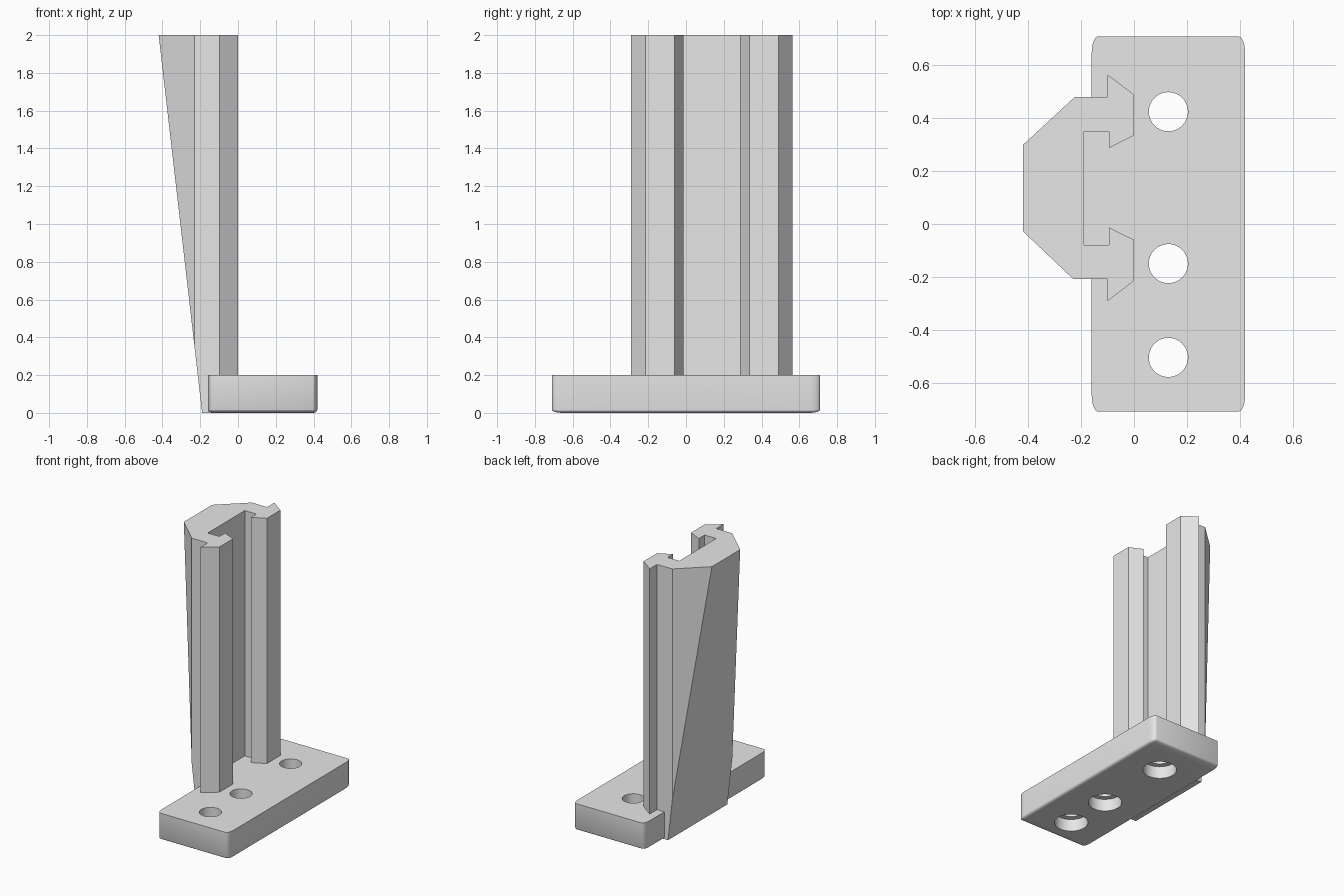
import bpy, bmesh
from mathutils import Matrix

cube = bpy.data.objects.get("Cube")
if cube:
    bpy.data.objects.remove(cube, do_unlink=True)

BASE_TOP = 0.2

grey = bpy.data.materials.new("plain grey")
grey.use_nodes = True
grey.diffuse_color = (0.8, 0.8, 0.8, 1)
grey.node_tree.nodes["Principled BSDF"].inputs["Base Color"].default_value = (0.8, 0.8, 0.8, 1)


def make_object(name, bm):
    bmesh.ops.recalc_face_normals(bm, faces=bm.faces[:])
    mesh = bpy.data.meshes.new(name)
    bm.to_mesh(mesh)
    bm.free()
    mesh.materials.append(grey)
    obj = bpy.data.objects.new(name, mesh)
    bpy.context.collection.objects.link(obj)
    return obj


def activate(obj):
    bpy.ops.object.select_all(action='DESELECT')
    obj.select_set(True)
    bpy.context.view_layer.objects.active = obj


def leaning_prism(name, outline, z0, z1):
    """Extrude an outline upward, then trim its back along the sloping plane."""
    bm = bmesh.new()
    face = bm.faces.new([bm.verts.new((x, y, z0)) for x, y in outline])
    top = bmesh.ops.extrude_face_region(bm, geom=[face])["geom"]
    bmesh.ops.translate(bm, vec=(0, 0, z1 - z0),
                        verts=[v for v in top if isinstance(v, bmesh.types.BMVert)])
    bmesh.ops.bisect_plane(bm, geom=bm.verts[:] + bm.edges[:] + bm.faces[:],
                           plane_co=(-0.19, 0, 0), plane_no=(-2, 0, -0.23), clear_outer=True)
    bmesh.ops.holes_fill(bm, edges=[e for e in bm.edges if e.is_boundary], sides=0)
    return make_object(name, bm)


# Base plate: block rounded on the upright and lower edges, stretched to size
bm = bmesh.new()
bmesh.ops.create_cube(bm, size=1)
soft = [e for e in bm.edges if min(v.co.z for v in e.verts) < 0]
bmesh.ops.bevel(bm, geom=soft, offset=0.042, segments=6, profile=0.5, affect='EDGES')
bmesh.ops.bisect_plane(bm, geom=bm.verts[:] + bm.edges[:] + bm.faces[:],
                       plane_co=(0, 0, 0), plane_no=(0, 0, 1), clear_outer=True)
bmesh.ops.holes_fill(bm, edges=[e for e in bm.edges if e.is_boundary], sides=0)
bmesh.ops.scale(bm, vec=(0.58, 1.42, 2 * BASE_TOP), verts=bm.verts[:])
bmesh.ops.translate(bm, vec=(0.13, 0, BASE_TOP), verts=bm.verts[:])
base = make_object("base_plate", bm)

# Screw holes with a wider recess underneath
for y in (0.425, -0.15, -0.505):
    for radius, low, high in ((0.074, -0.1, 0.3), (0.113, -0.1, 0.09)):
        bm = bmesh.new()
        bmesh.ops.create_cone(bm, cap_ends=True, segments=48, radius1=radius, radius2=radius,
                              depth=high - low,
                              matrix=Matrix.Translation((0.13, y, (low + high) / 2)))
        cutter = make_object("hole_cutter", bm)
        cutter.hide_render = True
        mod = base.modifiers.new("hole", 'BOOLEAN')
        mod.operation = 'DIFFERENCE'
        mod.solver = 'EXACT'
        mod.object = cutter
        activate(base)
        bpy.ops.object.modifier_apply(modifier=mod.name)
        bpy.data.objects.remove(cutter, do_unlink=True)
activate(base)
bpy.ops.object.shade_smooth_by_angle(angle=0.6)

# Column: slotted rail with arrow-shaped lips and a chamfered back
rail = [(-0.45, 0.272), (-0.225, 0.48), (-0.1, 0.48), (-0.1, 0.565), (0, 0.49), (0, 0.335),
        (-0.095, 0.287), (-0.095, 0.35), (-0.19, 0.35), (-0.19, -0.08), (-0.095, -0.08),
        (-0.095, -0.013), (0, -0.06), (0, -0.215), (-0.1, -0.292), (-0.1, -0.208),
        (-0.23, -0.208), (-0.45, 0)]
leaning_prism("column", rail, BASE_TOP, 2)

# Column foot: solid root reaching the ground behind the base plate
foot = [(-0.3, 0.48), (-0.15, 0.48), (-0.15, -0.208), (-0.3, -0.208)]
leaning_prism("column_foot", foot, 0, BASE_TOP)
